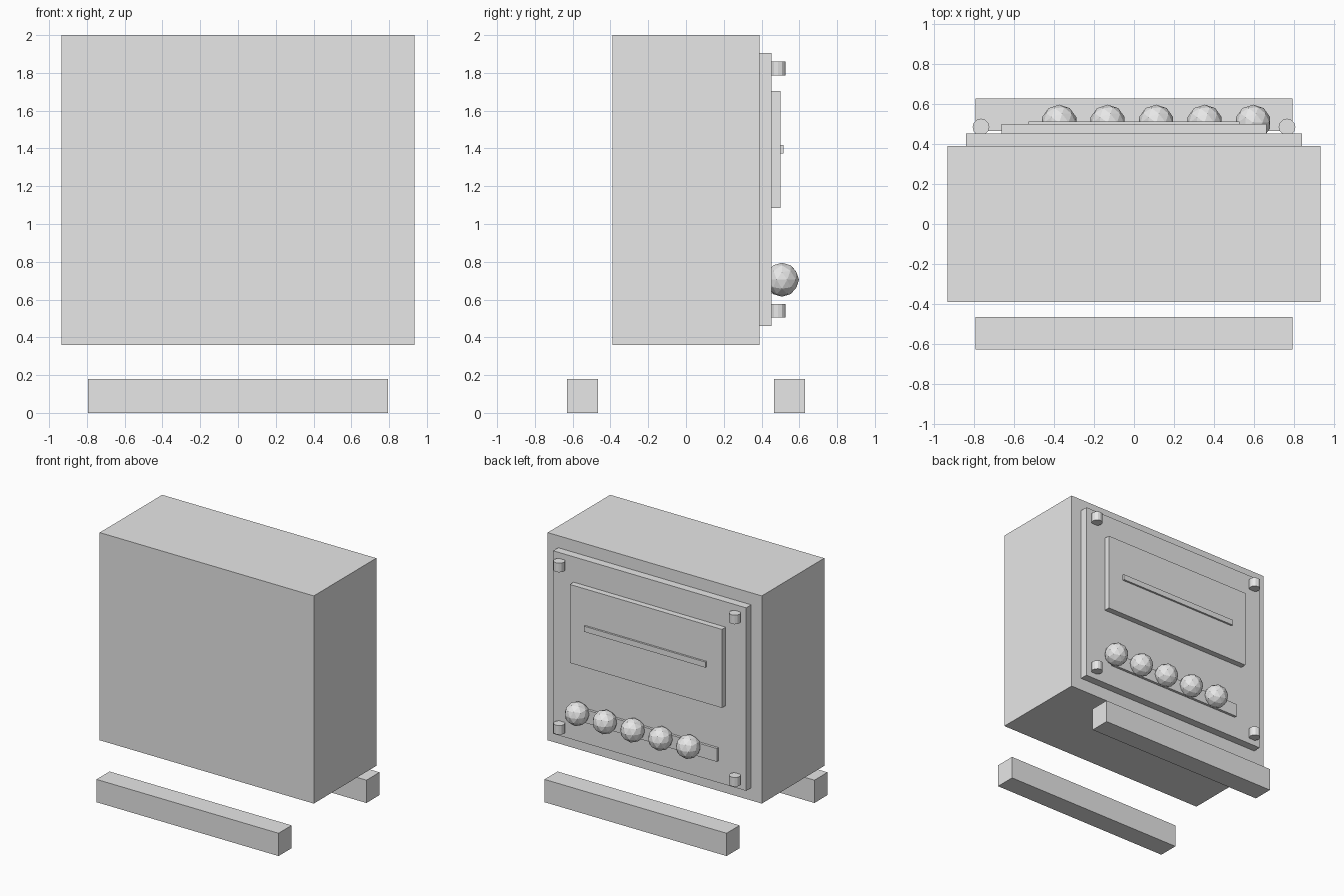
import bpy

default = bpy.data.objects.get("Cube")
if default:
    bpy.data.objects.remove(default, do_unlink=True)

# One plain grey for everything
grey = bpy.data.materials.new("light_grey")
grey.use_nodes = True
grey.diffuse_color = (0.8, 0.8, 0.8, 1)
grey.node_tree.nodes["Principled BSDF"].inputs["Base Color"].default_value = (0.8, 0.8, 0.8, 1)


def finish(name):
    obj = bpy.context.object
    obj.name = name
    obj.data.materials.clear()
    obj.data.materials.append(grey)
    return obj


def box(name, half_width, y, z):
    """Box centred on x, given as a half width and y and z ranges."""
    bpy.ops.mesh.primitive_cube_add(size=1, location=(0, sum(y) / 2, sum(z) / 2))
    obj = finish(name)
    obj.scale = (2 * half_width, y[1] - y[0], z[1] - z[0])
    bpy.ops.object.transform_apply(location=False, rotation=False, scale=True)


# Cabinet and the layered panel on its back
box("cabinet", 0.935, (-0.39, 0.39), (0.36, 2.0))
box("back_panel", 0.843, (0.39, 0.453), (0.46, 1.905))
box("display_plate", 0.664, (0.453, 0.5), (1.085, 1.705))
box("display_bar", 0.53, (0.5, 0.515), (1.373, 1.417))
box("button_strip", 0.6, (0.453, 0.473), (0.632, 0.737))

# Floor rails, separate from the cabinet
box("front_rail", 0.795, (-0.63, -0.467), (0, 0.18))
box("back_rail", 0.795, (0.467, 0.63), (0, 0.18))

# Upright corner pegs
for side, x in (("left", 0.767), ("right", -0.767)):
    for level, z in (("upper", 1.823), ("lower", 0.541)):
        bpy.ops.mesh.primitive_cylinder_add(vertices=12, radius=0.042, depth=0.072,
                                            location=(x, 0.486, z))
        finish(f"{level}_{side}_peg")

# Row of faceted round buttons
for i in range(5):
    bpy.ops.mesh.primitive_ico_sphere_add(subdivisions=2, radius=0.09,
                                          location=(-0.375 + i * 0.243, 0.508, 0.705))
    finish(f"round_button_{i + 1}")
